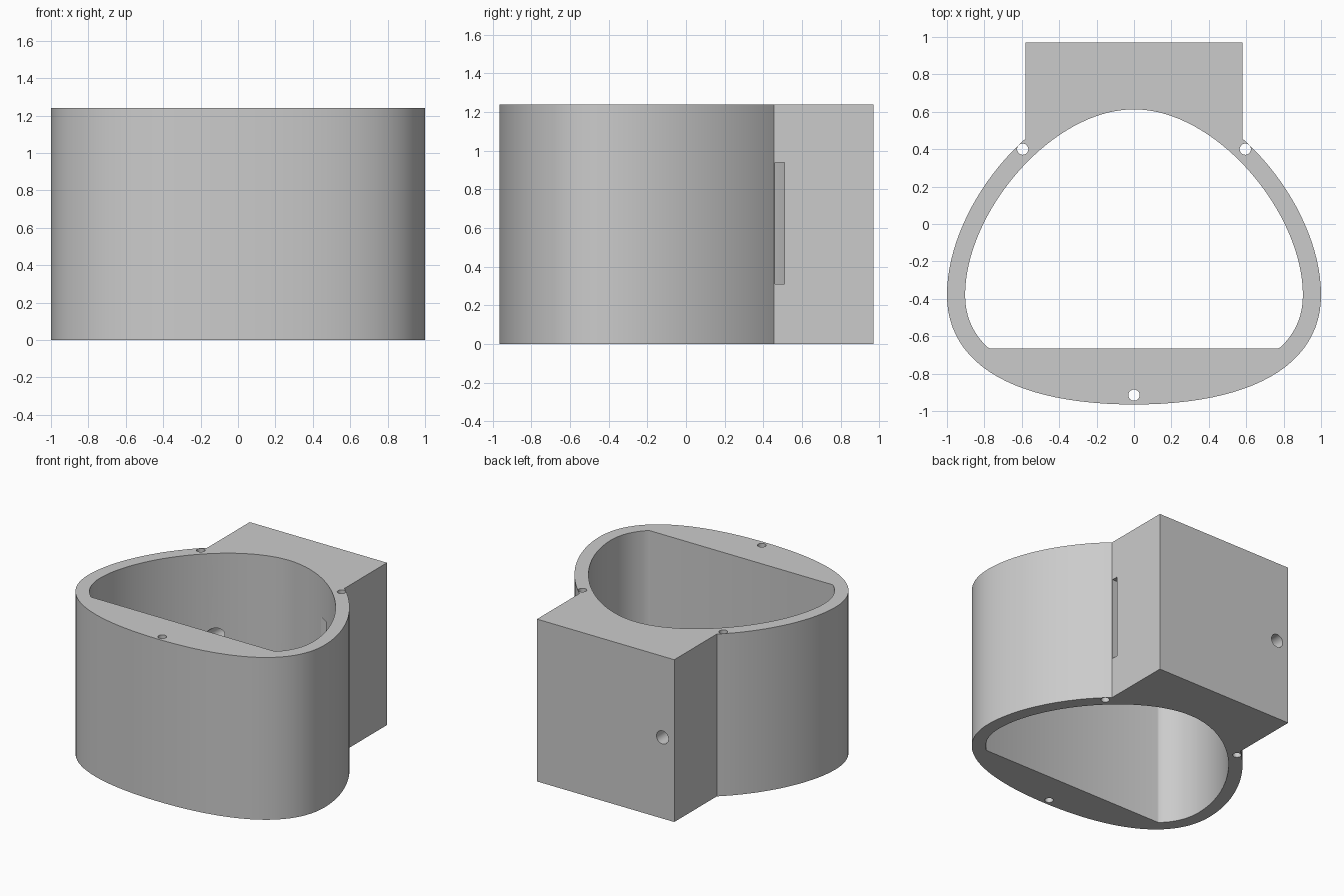
import bpy
import math
from mathutils import Vector
from mathutils.geometry import interpolate_bezier

HEIGHT = 1.24
WALL = 0.097
FLAT_Y = -0.665

cube = bpy.data.objects.get("Cube")
if cube:
    bpy.data.objects.remove(cube, do_unlink=True)

grey = bpy.data.materials.new("plain_grey")
grey.use_nodes = True
colour = (0.6, 0.6, 0.6, 1)
grey.diffuse_color = colour
grey.node_tree.nodes["Principled BSDF"].inputs["Base Color"].default_value = colour


def prism(name, points, z0, z1):
    """Extrude a closed counter-clockwise outline from z0 to z1."""
    n = len(points)
    verts = [(p[0], p[1], z) for z in (z0, z1) for p in points]
    faces = [tuple(reversed(range(n))), tuple(range(n, 2 * n))]
    faces += [(i, (i + 1) % n, n + (i + 1) % n, n + i) for i in range(n)]
    mesh = bpy.data.meshes.new(name)
    mesh.from_pydata(verts, [], faces)
    mesh.materials.append(grey)
    obj = bpy.data.objects.new(name, mesh)
    bpy.context.collection.objects.link(obj)
    return obj


def block(name, x0, x1, y0, y1, z0, z1):
    return prism(name, [(x0, y0), (x1, y0), (x1, y1), (x0, y1)], z0, z1)


def rod(name, radius, depth, location, rotation=(0, 0, 0)):
    bpy.ops.mesh.primitive_cylinder_add(vertices=32, radius=radius, depth=depth,
                                        location=location, rotation=rotation)
    obj = bpy.context.object
    obj.name = name
    obj.data.materials.append(grey)
    return obj


def combine(target, tool, operation):
    """Apply a boolean and discard the tool."""
    tool.hide_render = True
    mod = target.modifiers.new(tool.name, 'BOOLEAN')
    mod.operation, mod.solver, mod.object = operation, 'EXACT', tool
    bpy.context.view_layer.objects.active = target
    bpy.ops.object.modifier_apply(modifier=mod.name)
    bpy.data.objects.remove(tool, do_unlink=True)


# Egg-shaped outer outline: right half from front to back, then mirrored
front, side, back = Vector((0, -0.965)), Vector((1, -0.38)), Vector((0, 0.71))
lower = interpolate_bezier(front, Vector((0.62, -0.965)), Vector((1, -0.76)), side, 25)
upper = interpolate_bezier(side, Vector((1, 0.11)), Vector((0.5, 0.71)), back, 33)
half = [p.to_2d() for p in lower + upper[1:]]
outer = half + [Vector((-p.x, p.y)) for p in reversed(half[1:-1])]

# Inner outline: constant wall, cut off flat at the front
inner = []
for i, p in enumerate(outer):
    along = (outer[(i + 1) % len(outer)] - outer[i - 1]).normalized()
    q = p + Vector((-along.y, along.x)) * WALL
    if q.y > FLAT_Y:
        inner.append(q)
corner = inner[0].x - 0.012
inner = [Vector((corner, FLAT_Y))] + inner + [Vector((-corner, FLAT_Y))]

# Shell with rear mounting block
housing = prism("housing", outer, 0, HEIGHT)
combine(housing, block("rear_block", -0.58, 0.58, 0.3, 0.97, 0, HEIGHT), 'UNION')
combine(housing, prism("cavity", inner, -0.1, HEIGHT + 0.1), 'DIFFERENCE')

# Vertical screw holes
for x, y in ((-0.595, 0.40), (0.595, 0.40), (0, -0.915)):
    combine(housing, rod("screw_hole", 0.03, 2, (x, y, HEIGHT / 2)), 'DIFFERENCE')

# Cable hole through the rear block and slot in the left side
combine(housing, rod("cable_hole", 0.05, 0.9, (-0.48, 0.75, HEIGHT / 2),
                     (math.pi / 2, 0, 0)), 'DIFFERENCE')
combine(housing, block("side_slot", 0.25, 0.8, 0.46, 0.51, 0.31, 0.94), 'DIFFERENCE')

bpy.ops.object.select_all(action='DESELECT')
housing.select_set(True)
bpy.context.view_layer.objects.active = housing
bpy.ops.object.shade_smooth_by_angle(angle=math.radians(30))
